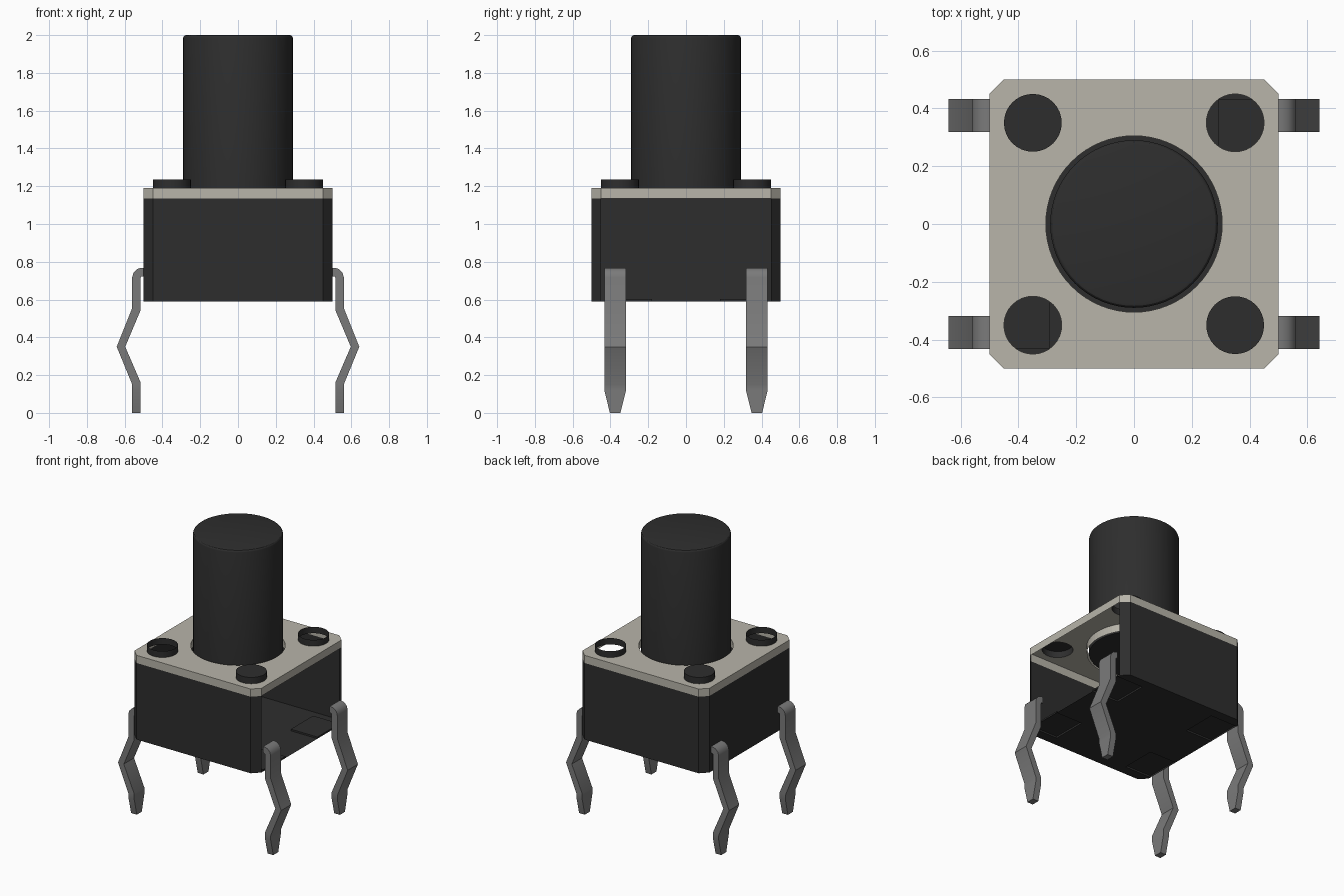
import bpy, bmesh, math
from mathutils import Vector

cube = bpy.data.objects.get("Cube")
if cube:
    bpy.data.objects.remove(cube, do_unlink=True)


def material(name, rgb, rough=0.6):
    m = bpy.data.materials.new(name)
    m.use_nodes = True
    m.diffuse_color = (*rgb, 1)
    node = m.node_tree.nodes["Principled BSDF"]
    node.inputs["Base Color"].default_value = (*rgb, 1)
    node.inputs["Roughness"].default_value = rough
    return m


BLACK = material("black plastic", (0.027, 0.027, 0.027))
PLATE = material("warm grey metal", (0.48, 0.46, 0.40))
STEEL = material("leg steel", (0.195, 0.195, 0.195))


def finish(bm, name, mat, smooth=False):
    me = bpy.data.meshes.new(name)
    bm.to_mesh(me)
    bm.free()
    ob = bpy.data.objects.new(name, me)
    bpy.context.collection.objects.link(ob)
    me.materials.append(mat)
    if smooth:
        bpy.ops.object.select_all(action='DESELECT')
        ob.select_set(True)
        bpy.context.view_layer.objects.active = ob
        bpy.ops.object.shade_smooth_by_angle(angle=math.radians(30))
    return ob


def octagon(h=0.5, c=0.05):
    k = h - c
    return [(h, -k), (h, k), (k, h), (-k, h), (-h, k), (-h, -k), (-k, -h), (k, -h)]


def circle(cx, cy, r, n):
    return [(cx + r * math.cos(2 * math.pi * i / n),
             cy + r * math.sin(2 * math.pi * i / n)) for i in range(n)]


def loop(bm, pts, z):
    vs = [bm.verts.new((x, y, z)) for x, y in pts]
    return [bm.edges.new((vs[i], vs[(i + 1) % len(vs)])) for i in range(len(vs))]


def extrude_edges(bm, edges, dz):
    geom = bmesh.ops.extrude_edge_only(bm, edges=edges)["geom"]
    new = [g for g in geom if isinstance(g, bmesh.types.BMVert)]
    bmesh.ops.translate(bm, verts=new, vec=(0, 0, dz))


BOTTOM, SEAM, TOP = 0.59, 1.135, 1.19
PEG, PEG_R = 0.35, 0.1

# Body: chamfered open-topped housing, open on the +x side
bm = bmesh.new()
floor_edges = loop(bm, octagon(), BOTTOM)
floor = bm.faces.new([e.verts[0] for e in floor_edges])
floor.normal_update()
extrude_edges(bm, floor_edges, SEAM - BOTTOM)
bmesh.ops.recalc_face_normals(bm, faces=bm.faces)
bm.faces.ensure_lookup_table()
bmesh.ops.delete(bm, geom=[f for f in bm.faces if f.calc_center_median().x > 0.49],
                 context='FACES_ONLY')
# Shallow recesses under the four legs
for axis, cuts in ((0, (-0.29, 0.29)), (1, (-0.43, -0.18, 0.18, 0.43))):
    for c in cuts:
        flat = [f for f in bm.faces if f.calc_center_median().z < BOTTOM + 0.01]
        geom = flat + list({e for f in flat for e in f.edges} | {v for f in flat for v in f.verts})
        n = Vector((1, 0, 0)) if axis == 0 else Vector((0, 1, 0))
        bmesh.ops.bisect_plane(bm, geom=geom, plane_co=n * c, plane_no=n)
pads = []
for f in bm.faces:
    c = f.calc_center_median()
    if c.z < BOTTOM + 0.01 and abs(c.x) > 0.29 and 0.18 < abs(c.y) < 0.43:
        pads.append(f)
for f in pads:
    new = bmesh.ops.extrude_discrete_faces(bm, faces=[f])["faces"]
    bmesh.ops.translate(bm, verts=new[0].verts[:], vec=(0, 0, 0.012))
finish(bm, "housing", BLACK)

# Cover plate: thin sheet with a folded rim, plunger hole and peg holes
bm = bmesh.new()
rim = loop(bm, octagon(), TOP)
hole = loop(bm, circle(0, 0, 0.305, 64), TOP)
peg_holes = []
for sx in (-1, 1):
    for sy in (-1, 1):
        peg_holes += loop(bm, circle(sx * PEG, sy * PEG, PEG_R, 32), TOP)
bmesh.ops.triangle_fill(bm, edges=rim + hole + peg_holes, use_beauty=True, normal=(0, 0, 1))
extrude_edges(bm, rim + hole, SEAM - TOP)
bmesh.ops.recalc_face_normals(bm, faces=bm.faces)
if sum(f.normal.z * f.calc_area() for f in bm.faces) < 0:
    bmesh.ops.reverse_faces(bm, faces=bm.faces)
finish(bm, "cover_plate", PLATE)

# Plunger: tall cylinder with a softened top edge
bm = bmesh.new()
bmesh.ops.create_cone(bm, cap_ends=True, segments=64, radius1=0.29, radius2=0.29, depth=2 - SEAM)
bmesh.ops.translate(bm, verts=bm.verts, vec=(0, 0, (2 + SEAM) / 2))
top_edges = [e for e in bm.edges if all(v.co.z > 1.99 for v in e.verts)]
bmesh.ops.bevel(bm, geom=top_edges, offset=0.014, segments=3, profile=0.5, affect='EDGES')
finish(bm, "plunger", BLACK, True)

# Pegs: two capped and two hollow, on opposite corners
for name, sx, sy in (("front_left", 1, -1), ("back_right", -1, 1),
                     ("back_left", 1, 1), ("front_right", -1, -1)):
    bm = bmesh.new()
    ring = loop(bm, circle(sx * PEG, sy * PEG, PEG_R, 32), 1.235)
    if sx != sy:
        bm.faces.new([e.verts[0] for e in ring])
    extrude_edges(bm, ring, TOP - 1.235)
    bmesh.ops.recalc_face_normals(bm, faces=bm.faces)
    finish(bm, name + "_peg", BLACK, True)

# Legs: kinked strip given as outer x, z, inner x, z, half width
HW = 0.0575
sections = [(0.5, 0.768, 0.5, 0.723, HW), (0.513, 0.768, 0.508, 0.723, HW)]
for a in (60, 30, 0):
    c, s = math.cos(math.radians(a)), math.sin(math.radians(a))
    sections.append((0.51 + 0.05 * c, 0.718 + 0.05 * s, 0.508 + 0.007 * c, 0.716 + 0.007 * s, HW))
sections += [(0.56, 0.555, 0.515, 0.545, HW), (0.642, 0.35, 0.597, 0.35, HW),
             (0.56, 0.15, 0.515, 0.16, HW), (0.56, 0.12, 0.515, 0.12, HW),
             (0.56, 0, 0.515, 0, 0.028)]
bm = bmesh.new()
rings = []
for xo, zo, xi, zi, w in sections:
    rings.append([bm.verts.new(p) for p in ((xo, 0.375 - w, zo), (xo, 0.375 + w, zo),
                                            (xi, 0.375 + w, zi), (xi, 0.375 - w, zi))])
for a, b in zip(rings, rings[1:]):
    for i in range(4):
        j = (i + 1) % 4
        bm.faces.new((a[i], a[j], b[j], b[i]))
bm.faces.new(rings[0])
bm.faces.new(rings[-1])
bmesh.ops.recalc_face_normals(bm, faces=bm.faces)
legs = finish(bm, "legs", STEEL, True)
mirror = legs.modifiers.new("four corners", 'MIRROR')
mirror.use_axis = (True, True, False)
